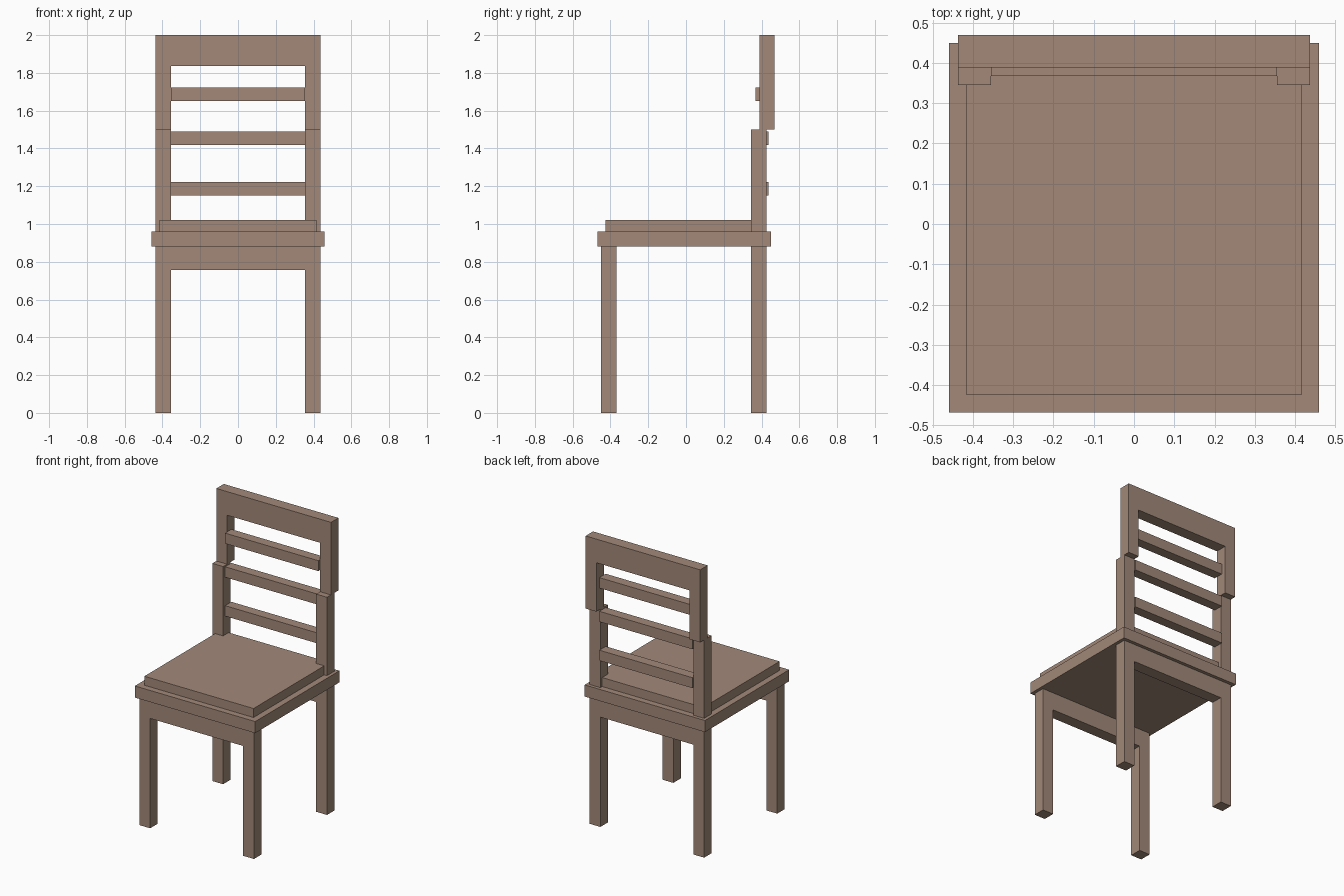
import bpy
import bmesh

cube = bpy.data.objects.get("Cube")
if cube:
    bpy.data.objects.remove(cube, do_unlink=True)

wood = bpy.data.materials.new("warm_brown_wood")
wood.use_nodes = True
colour = (0.36, 0.25, 0.19, 1.0)
wood.diffuse_color = colour
wood.node_tree.nodes["Principled BSDF"].inputs["Base Color"].default_value = colour

OUTER, INNER = 0.437, 0.355   # post edges in x
POST = 0.081                  # post depth
APRON, SEAT = 0.757, 0.88     # apron bottom, seat bottom


def panel(name, half_profile, y0, y1):
    """Mirror a half profile (x, z) across x = 0 and extrude it along y."""
    outline = half_profile + [(-x, z) for x, z in reversed(half_profile)]
    bm = bmesh.new()
    face = bm.faces.new([bm.verts.new((x, y0, z)) for x, z in outline])
    geom = bmesh.ops.extrude_face_region(bm, geom=[face])["geom"]
    moved = [v for v in geom if isinstance(v, bmesh.types.BMVert)]
    bmesh.ops.translate(bm, verts=moved, vec=(0, y1 - y0, 0))
    bmesh.ops.recalc_face_normals(bm, faces=bm.faces)
    mesh = bpy.data.meshes.new(name)
    bm.to_mesh(mesh)
    bm.free()
    mesh.materials.append(wood)
    obj = bpy.data.objects.new(name, mesh)
    bpy.context.collection.objects.link(obj)
    return obj


def board(name, half_width, y0, y1, z0, z1):
    return panel(name, [(half_width, z0), (half_width, z1)], y0, y1)


def arch(bottom, rail, top):
    """Half of two posts joined by a rail along the top."""
    return [(INNER, rail), (INNER, bottom), (OUTER, bottom), (OUTER, top)]


# Front legs with apron
panel("front_legs", arch(0, APRON, SEAT), -0.45, -0.45 + POST)

# Back legs with apron, running up into the lower back posts
back = [(INNER, APRON), (INNER, 0), (OUTER, 0), (OUTER, 1.5), (INNER, 1.5), (INNER, SEAT)]
panel("back_legs", back, 0.345, 0.345 + POST)

# Seat and seat pad
board("seat", 0.459, -0.468, 0.449, SEAT, 0.96)
board("seat_pad", 0.416, -0.425, 0.406, 0.96, 1.022)

# Upper back frame, set behind the lower posts
panel("upper_back_frame", arch(1.5, 1.837, 2.0), 0.388, 0.469)

# Back slats
for i, z in enumerate((1.15, 1.418, 1.65)):
    board(f"back_slat_{i + 1}", INNER, 0.367, 0.436, z, z + 0.072)
